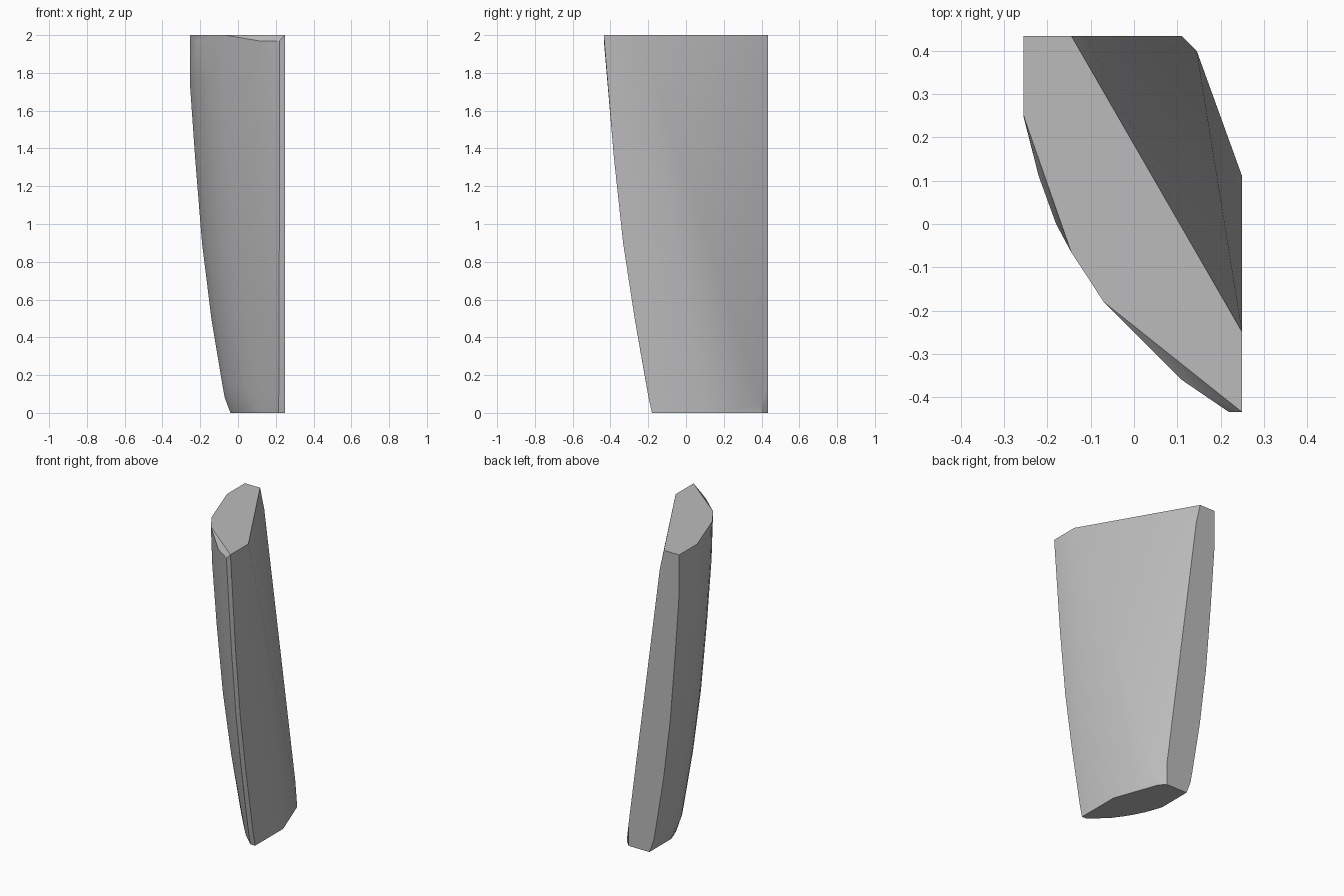
import bpy, bmesh, math

cube = bpy.data.objects.get("Cube")
if cube:
    bpy.data.objects.remove(cube)

# Plain grey
grey = bpy.data.materials.new("plain grey")
grey.use_nodes = True
colour = (0.5, 0.5, 0.5, 1)
grey.diffuse_color = colour
grey.node_tree.nodes["Principled BSDF"].inputs["Base Color"].default_value = colour

# Rounded outer outline at the foot and at the head, from back to front
foot = [(-0.04, 0.435), (-0.04, 0.21), (-0.02, 0.15), (0.0, 0.10), (0.03, 0.04),
        (0.06, -0.01), (0.11, -0.08), (0.215, -0.18), (0.25, -0.18)]
head = [(-0.255, 0.435), (-0.255, 0.25), (-0.22, 0.11), (-0.18, 0.0), (-0.145, -0.065),
        (-0.07, -0.18), (0.11, -0.36), (0.22, -0.435), (0.25, -0.435)]
chipped = (2, 3, 6, 7)  # head corners that sit a little lower

# Height, sideways growth, forward growth
levels = [(0, 0, 0), (0.08, 0.14, 0.07), (0.15, 0.2, 0.12), (0.5, 0.47, 0.36),
          (0.9, 0.7, 0.6), (1.35, 0.87, 0.79), (1.75, 1, 0.92), (2, 1, 1)]

points = []
for z, grow_x, grow_y in levels:
    for i, (a, b) in enumerate(zip(foot, head)):
        height = 1.97 if z == 2 and i in chipped else z
        points.append((a[0] + (b[0] - a[0]) * grow_x,
                       a[1] + (b[1] - a[1]) * grow_y, height))

# Slanted inner side
points += [(-0.145, 0.435, 2), (0.25, -0.25, 2), (-0.115, 0.435, 1.87),
           (0.11, 0.435, 0.15), (0.145, 0.40, 0.04), (0.11, 0.435, 0),
           (0.145, 0.40, 0), (0.25, 0.11, 0)]

# Wrap the sections in one convex block
bm = bmesh.new()
for p in points:
    bm.verts.new(p)
hull = bmesh.ops.convex_hull(bm, input=bm.verts[:])
loose = {g for g in hull["geom_interior"] + hull["geom_unused"]
         if isinstance(g, bmesh.types.BMVert)}
bmesh.ops.delete(bm, geom=list(loose), context="VERTS")
bmesh.ops.dissolve_limit(bm, angle_limit=math.radians(0.5),
                         verts=bm.verts[:], edges=bm.edges[:])
bmesh.ops.recalc_face_normals(bm, faces=bm.faces[:])

mesh = bpy.data.meshes.new("tapered_block")
bm.to_mesh(mesh)
bm.free()
mesh.materials.append(grey)
block = bpy.data.objects.new("tapered_block", mesh)
bpy.context.collection.objects.link(block)

# Soft curve with crisp edges
bpy.ops.object.select_all(action="DESELECT")
block.select_set(True)
bpy.context.view_layer.objects.active = block
bpy.ops.object.shade_smooth_by_angle(angle=math.radians(25))
